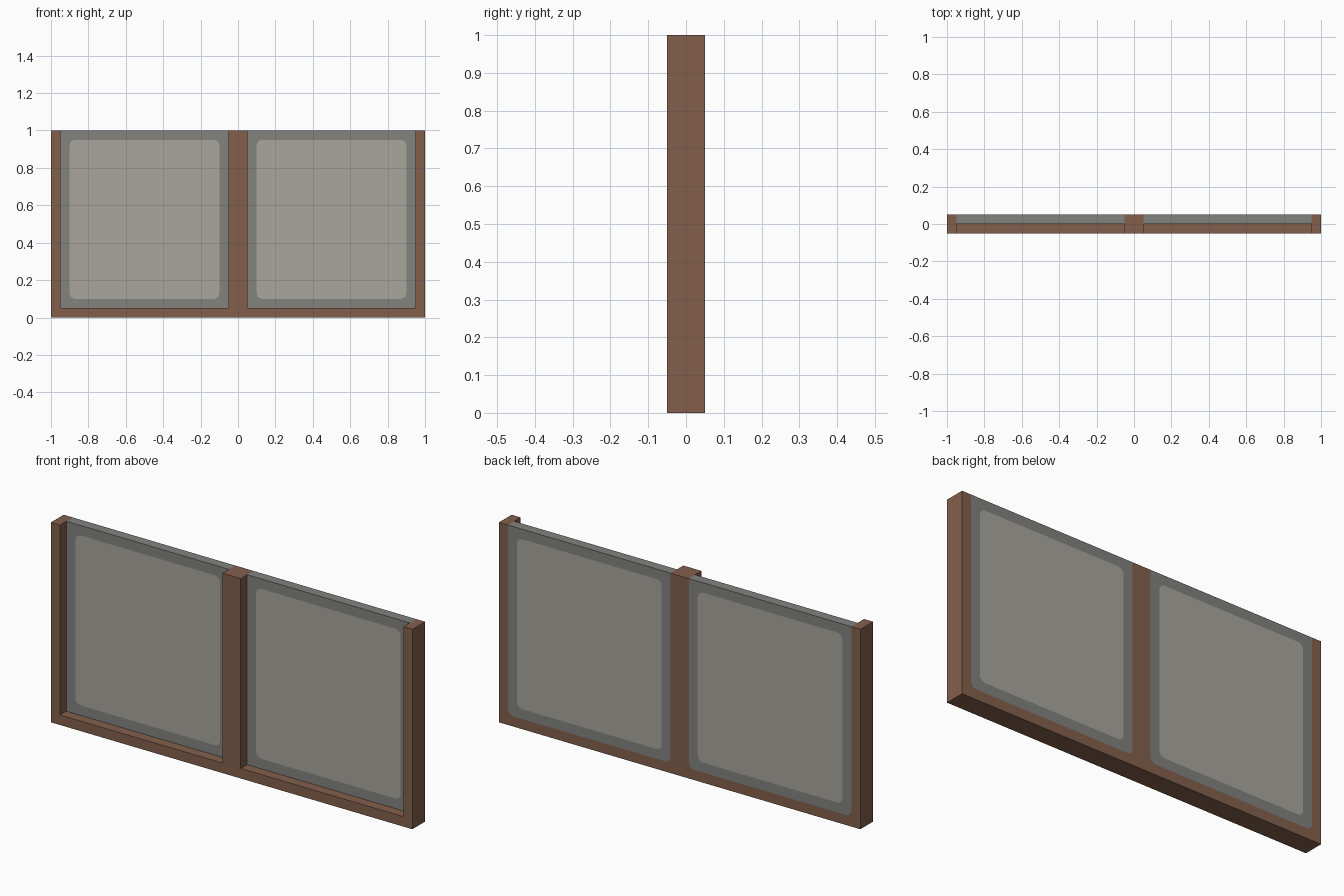
import bpy, bmesh, math

cube = bpy.data.objects.get("Cube")
if cube:
    bpy.data.objects.remove(cube, do_unlink=True)


def material(name, srgb):
    col = [((c / 255 + 0.055) / 1.055) ** 2.4 for c in srgb] + [1.0]
    m = bpy.data.materials.new(name)
    m.use_nodes = True
    m.diffuse_color = col
    bsdf = m.node_tree.nodes["Principled BSDF"]
    bsdf.inputs["Base Color"].default_value = col
    bsdf.inputs["Roughness"].default_value = 0.8
    return m


BROWN = material("brown wood", (131, 95, 76))
GREY = material("grey border", (130, 131, 127))
PALE = material("pale pane", (168, 166, 158))


def finish(name, bm, mats):
    bmesh.ops.recalc_face_normals(bm, faces=bm.faces)
    me = bpy.data.meshes.new(name)
    bm.to_mesh(me)
    bm.free()
    for m in mats:
        me.materials.append(m)
    ob = bpy.data.objects.new(name, me)
    bpy.context.collection.objects.link(ob)
    return ob


def outline(x0, x1, z0, z1, r_low, r_top, steps=5):
    """Rounded rectangle as (x, z) points, counter-clockwise."""
    pts = []
    corners = [(x0, z0, 1, 1, r_low, 180), (x1, z0, -1, 1, r_low, 270),
               (x1, z1, -1, -1, r_top, 0), (x0, z1, 1, -1, r_top, 90)]
    for x, z, sx, sz, r, start in corners:
        for i in range(steps + 1):
            a = math.radians(start + 90 * i / steps)
            pts.append((x + sx * r + r * math.cos(a), z + sz * r + r * math.sin(a)))
    return pts


# Frame: posts and sill as one extruded outline, open at the top
bm = bmesh.new()
profile = [(-1, 0), (1, 0), (1, 1), (0.95, 1), (0.95, 0.05), (0.05, 0.05), (0.05, 1),
           (-0.05, 1), (-0.05, 0.05), (-0.95, 0.05), (-0.95, 1), (-1, 1)]
face = bm.faces.new([bm.verts.new((x, -0.05, z)) for x, z in profile])
ext = bmesh.ops.extrude_face_region(bm, geom=[face])
bmesh.ops.translate(bm, vec=(0, 0.1, 0),
                    verts=[v for v in ext["geom"] if isinstance(v, bmesh.types.BMVert)])
finish("frame", bm, [BROWN])


def panel(name, cx):
    """Filled panel: pane, border ring, rim, rounded back border, pane."""
    x0, x1, t = cx - 0.45, cx + 0.45, 0.0005
    square = outline(x0, x1, 0.05, 1, t, t)
    rounded = outline(x0 + t, x1 - t, 0.05 + t, 1 - t, 0.03, t)
    pane = outline(cx - 0.4, cx + 0.4, 0.1, 0.95, 0.03, 0.03)
    bm = bmesh.new()
    loops = [[bm.verts.new((x, y, z)) for x, z in pts] for y, pts in
             [(0, pane), (0, square), (0.05, square), (0.05, rounded), (0.05, pane)]]
    n = len(pane)
    # bands: front border, rim, wooden back corners, back border
    for (a, b), mat in zip(zip(loops, loops[1:]), (1, 1, 0, 1)):
        for i in range(n):
            j = (i + 1) % n
            bm.faces.new((a[i], a[j], b[j], b[i])).material_index = mat
    for loop in (loops[0], loops[-1]):
        bm.faces.new(loop).material_index = 2
    finish(name, bm, [BROWN, GREY, PALE])


panel("right_panel", -0.5)
panel("left_panel", 0.5)
